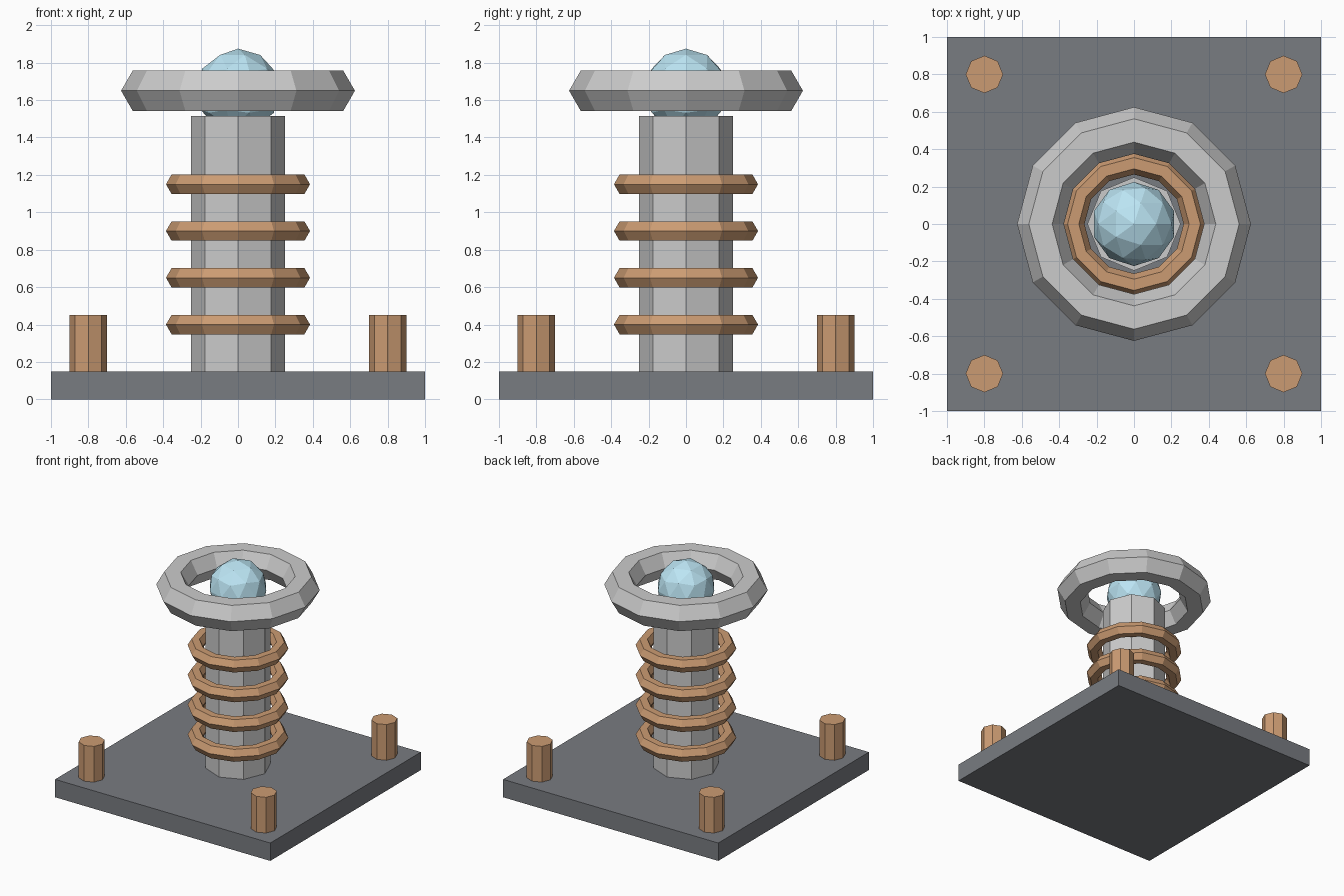
import bpy

if "Cube" in bpy.data.objects:
    bpy.data.objects.remove(bpy.data.objects["Cube"])

ORB_Z = 1.65


def material(name, rgb):
    mat = bpy.data.materials.new(name)
    mat.diffuse_color = (*rgb, 1)
    mat.use_nodes = True
    mat.node_tree.nodes["Principled BSDF"].inputs["Base Color"].default_value = mat.diffuse_color
    return mat


def finish(name, mat=None):
    obj = bpy.context.object
    obj.name = name
    if mat:
        obj.data.materials.append(mat)
    return obj


def octagon_post(name, x, y, radius, z0, z1, mat=None):
    bpy.ops.mesh.primitive_cylinder_add(
        vertices=8, radius=radius, depth=z1 - z0, location=(x, y, (z0 + z1) / 2))
    return finish(name, mat)


def ring(name, z, major, minor, mat=None):
    bpy.ops.mesh.primitive_torus_add(
        major_segments=12, minor_segments=6, major_radius=major,
        minor_radius=minor, location=(0, 0, z))
    obj = finish(name, mat)
    obj.data.shade_flat()
    return obj


copper = material("copper", (0.60, 0.33, 0.17))
dark = material("dark_metal", (0.19, 0.20, 0.22))
glow = material("pale_blue", (0.50, 0.78, 0.90))

# Square base plate
bpy.ops.mesh.primitive_cube_add(size=1, location=(0, 0, 0.075))
base = finish("base_plate", dark)
base.scale = (2, 2, 0.15)
bpy.ops.object.transform_apply(location=False, rotation=False, scale=True)

# Central column
octagon_post("column", 0, 0, 0.25, 0.15, 1.515)

# Copper coils around the column
for i in range(4):
    ring(f"coil_{i + 1}", 0.40 + 0.25 * i, 0.325, 0.06, copper)

# Large ring and the orb at its centre
ring("top_ring", ORB_Z, 0.50, 0.125)
bpy.ops.mesh.primitive_ico_sphere_add(subdivisions=2, radius=0.225, location=(0, 0, ORB_Z))
finish("orb", glow)

# Corner posts
for sx in (-1, 1):
    for sy in (-1, 1):
        side = "left" if sx < 0 else "right"
        end = "front" if sy < 0 else "back"
        octagon_post(f"corner_post_{end}_{side}", 0.8 * sx, 0.8 * sy, 0.10, 0.15, 0.45, copper)
